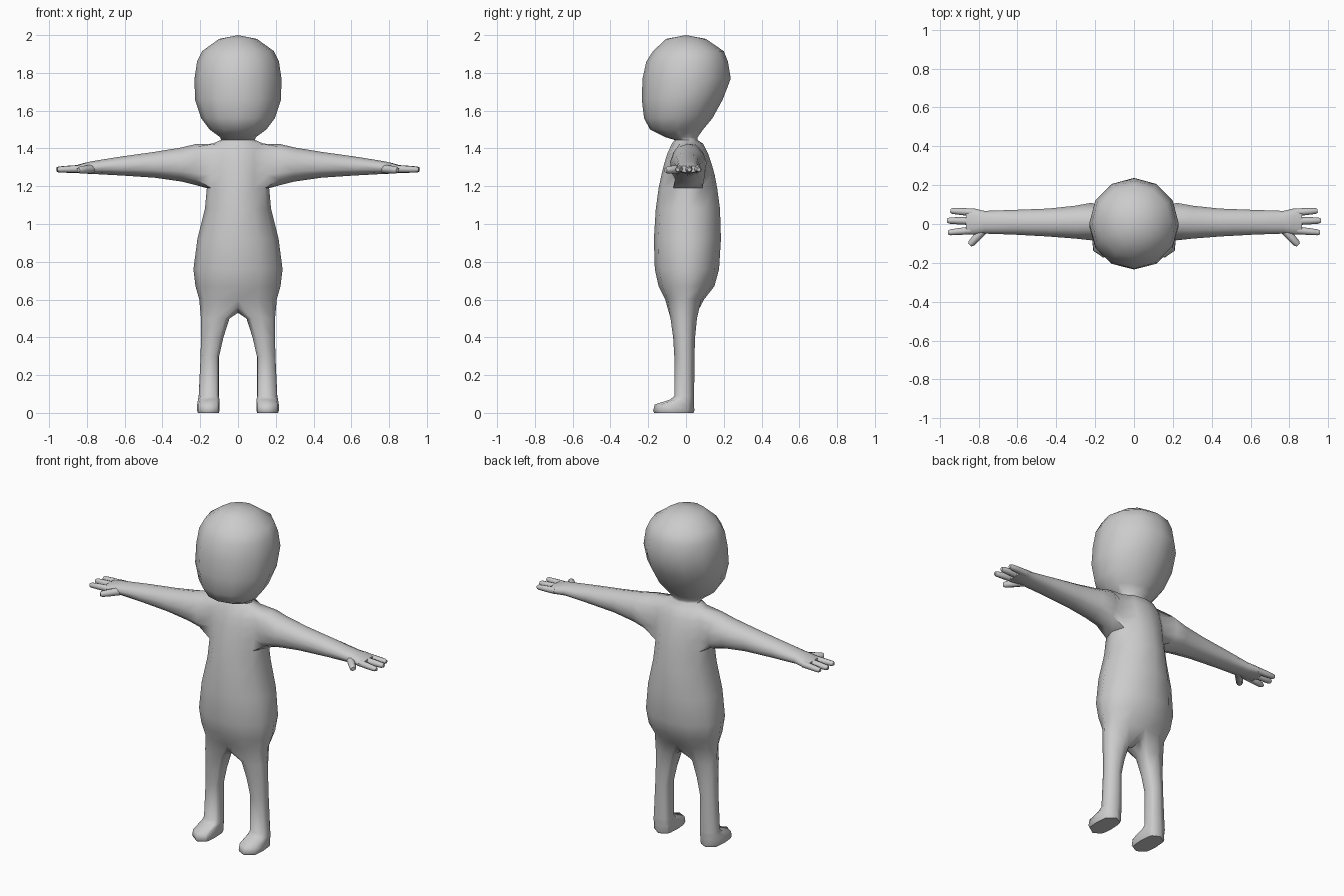
import bpy, bmesh, math
from mathutils import Vector

if "Cube" in bpy.data.objects:
    bpy.data.objects.remove(bpy.data.objects["Cube"])

skin = bpy.data.materials.new("plain grey")
skin.diffuse_color = (0.6, 0.6, 0.6, 1)
skin.use_nodes = True
skin.node_tree.nodes["Principled BSDF"].inputs["Base Color"].default_value = skin.diffuse_color
N = 12


def spow(v, p):
    return math.copysign(abs(v) ** p, v)


def skin_rings(bm, a, b):
    """Quads between two rings of equal length."""
    n = len(a)
    for i in range(n):
        bm.faces.new((a[i], a[(i + 1) % n], b[(i + 1) % n], b[i]))


def extend(bm, loop, axis, rings):
    """Grow a limb from a loop. Ring: (pos on axis, u min, u max, v min, v max, squareness)."""
    u, v = [k for k in range(3) if k != axis]
    us, vs = [p.co[u] for p in loop], [p.co[v] for p in loop]
    cu, cv = (min(us) + max(us)) / 2, (min(vs) + max(vs)) / 2
    hu, hv = (max(us) - min(us)) / 2, (max(vs) - min(vs)) / 2
    angles = [math.atan2((y - cv) / hv, (x - cu) / hu) for x, y in zip(us, vs)]
    for pos, u0, u1, v0, v1, power in rings:
        new = []
        for a in angles:
            co = Vector((0, 0, 0))
            co[axis] = pos
            co[u] = (u0 + u1) / 2 + (u1 - u0) / 2 * spow(math.cos(a), power)
            co[v] = (v0 + v1) / 2 + (v1 - v0) / 2 * spow(math.sin(a), power)
            new.append(bm.verts.new(co))
        skin_rings(bm, loop, new)
        loop = new
    bm.faces.new(loop)


def flip(rings, s):
    """Mirror limb rings across x for legs (u is x)."""
    return [(p, min(s * a, s * b), max(s * a, s * b), c, d, q) for p, a, b, c, d, q in rings]


def finish(bm, name, angle):
    bmesh.ops.recalc_face_normals(bm, faces=bm.faces)
    mesh = bpy.data.meshes.new(name)
    bm.to_mesh(mesh)
    bm.free()
    mesh.materials.append(skin)
    ob = bpy.data.objects.new(name, mesh)
    bpy.context.collection.objects.link(ob)
    bpy.ops.object.select_all(action='DESELECT')
    ob.select_set(True)
    bpy.context.view_layer.objects.active = ob
    bpy.ops.object.shade_smooth_by_angle(angle=math.radians(angle))


# Torso, neck and head: (z, half width, front y, back y)
profile = [
    (0.60, 0.205, -0.11, 0.095), (0.67, 0.225, -0.145, 0.15), (0.76, 0.236, -0.165, 0.175),
    (0.92, 0.215, -0.17, 0.185), (1.08, 0.175, -0.16, 0.18), (1.19, 0.165, -0.145, 0.165),
    (1.26, 0.17, -0.13, 0.152), (1.32, 0.17, -0.115, 0.135), (1.37, 0.165, -0.10, 0.118),
    (1.425, 0.135, -0.075, 0.09), (1.445, 0.09, -0.06, 0.06), (1.46, 0.095, -0.11, 0.062),
    (1.50, 0.15, -0.19, 0.09), (1.56, 0.195, -0.222, 0.14), (1.66, 0.228, -0.234, 0.195),
    (1.77, 0.23, -0.23, 0.237), (1.86, 0.217, -0.21, 0.222), (1.915, 0.19, -0.175, 0.20),
    (1.98, 0.10, -0.105, 0.105)]
ARM_LOW, ARM_HIGH = 5, 9

bm = bmesh.new()
body = []
for z, hw, y0, y1 in profile:
    body.append([bm.verts.new((hw * math.cos(math.tau * i / N),
                               (y0 + y1) / 2 + (y1 - y0) / 2 * math.sin(math.tau * i / N), z))
                 for i in range(N)])
for j in range(len(body) - 1):
    for i in range(N):
        # Leave arm holes on both sides
        if ARM_LOW <= j < ARM_HIGH and i in (11, 0, 5, 6):
            continue
        k = (i + 1) % N
        bm.faces.new((body[j][i], body[j][k], body[j + 1][k], body[j + 1][i]))
crown = bm.verts.new((0, 0.0, 2.0))
for i in range(N):
    bm.faces.new((body[-1][i], body[-1][(i + 1) % N], crown))

# Crotch strip shared by both legs
crotch = [bm.verts.new((0, y, z)) for y, z in
          ((0.075, 0.56), (0.04, 0.54), (-0.01, 0.53), (-0.055, 0.54), (-0.09, 0.56))]

arm = [(0.22, -0.085, 0.11, 1.205, 1.424, 1), (0.30, -0.076, 0.095, 1.225, 1.405, 1),
       (0.44, -0.065, 0.08, 1.245, 1.382, 1), (0.62, -0.055, 0.073, 1.257, 1.357, 1),
       (0.77, -0.05, 0.068, 1.265, 1.333, 1), (0.82, -0.055, 0.08, 1.267, 1.322, 0.9),
       (0.865, -0.052, 0.08, 1.272, 1.308, 0.8)]
leg = [(0.50, 0.045, 0.196, -0.082, 0.058, 1), (0.40, 0.077, 0.196, -0.068, 0.048, 1),
       (0.30, 0.10, 0.198, -0.062, 0.045, 1), (0.09, 0.10, 0.208, -0.06, 0.043, 0.9),
       (0.07, 0.099, 0.212, -0.085, 0.043, 0.8), (0.045, 0.097, 0.216, -0.165, 0.043, 0.7),
       (0.012, 0.097, 0.217, -0.174, 0.044, 0.7), (0.0, 0.102, 0.212, -0.168, 0.04, 0.7)]

for s, cols in ((1, (11, 0, 1)), (-1, (7, 6, 5))):
    # Arm and palm
    rows = range(ARM_LOW + 1, ARM_HIGH)
    hole = ([body[ARM_LOW][c] for c in cols] + [body[r][cols[2]] for r in rows]
            + [body[ARM_HIGH][c] for c in reversed(cols)]
            + [body[r][cols[0]] for r in reversed(rows)])
    extend(bm, hole, 0, [(s * r[0],) + r[1:] for r in arm])
    # Leg and foot
    half = [body[0][(s * i + (0 if s > 0 else 6)) % N] for i in range(-3, 4)]
    extend(bm, half + crotch, 2, flip(leg, s))
finish(bm, "body", 60)

# Fingers and thumb: (base, tip, radius)
digits = [((0.83, 0.06, 1.292), (0.945, 0.068, 1.288), 0.018),
          ((0.83, 0.015, 1.292), (0.962, 0.018, 1.288), 0.019),
          ((0.83, -0.032, 1.292), (0.957, -0.044, 1.288), 0.018),
          ((0.77, -0.025, 1.292), (0.845, -0.108, 1.285), 0.021)]
for s, side in ((1, "left"), (-1, "right")):
    for n, (base, tip, r) in enumerate(digits):
        a, b = (Vector((s * p[0], p[1], p[2])) for p in (base, tip))
        d = (b - a).normalized()
        across = d.cross(Vector((0, 0, 1))).normalized()
        up = across.cross(d)
        bm = bmesh.new()
        rings = []
        for t, k in ((0, 1.1), (0.5, 1.0), (0.9, 0.85), (1, 0.55)):
            rings.append([bm.verts.new(a.lerp(b, t) + r * k * (
                across * math.cos(math.tau * i / 8) + up * math.sin(math.tau * i / 8)))
                for i in range(8)])
        for p, q in zip(rings, rings[1:]):
            skin_rings(bm, p, q)
        bm.faces.new(rings[0])
        bm.faces.new(rings[-1])
        finish(bm, f"{side}_{'thumb' if n == 3 else 'finger_%d' % (n + 1)}", 60)
